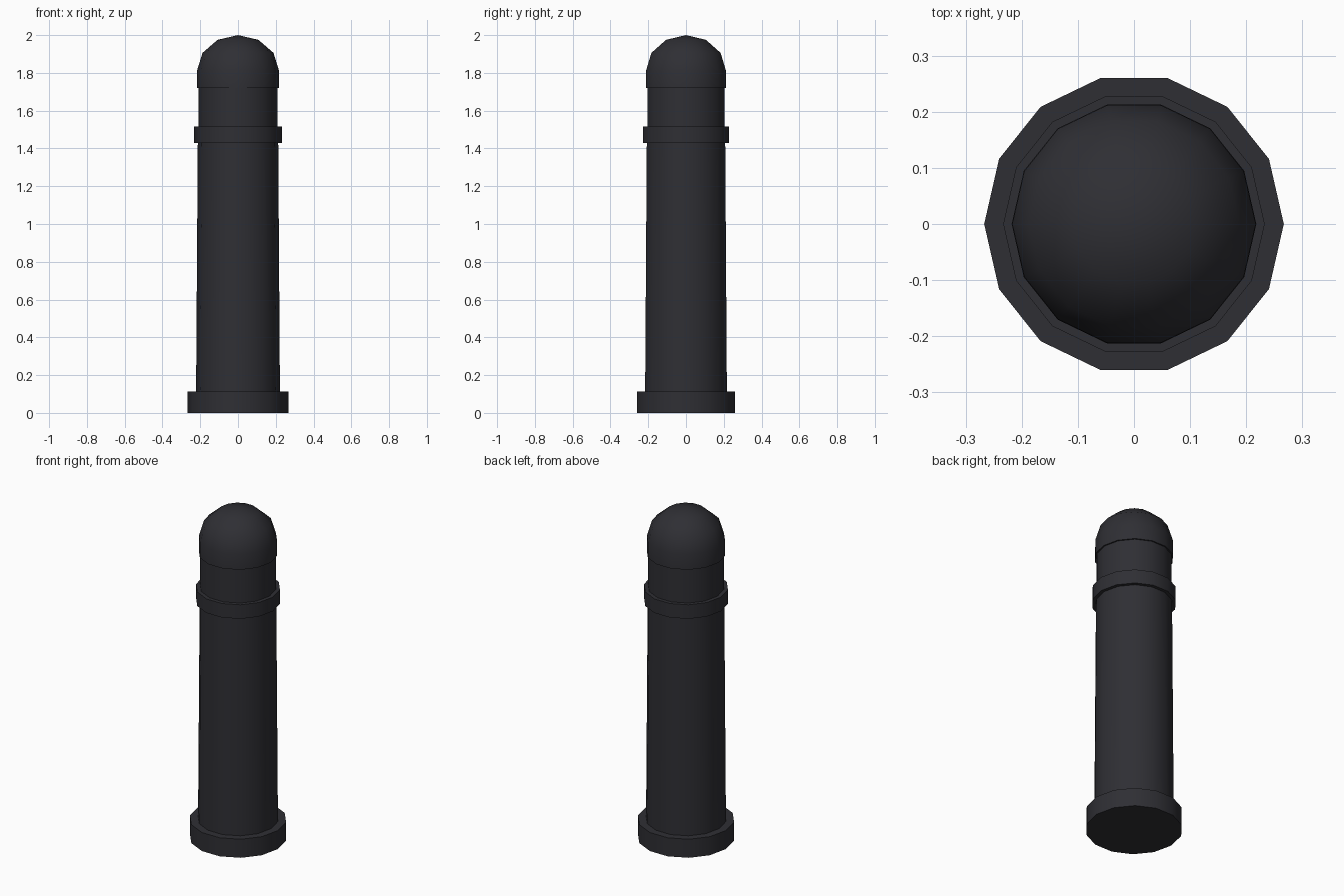
import bpy, bmesh, math

if "Cube" in bpy.data.objects:
    bpy.data.objects.remove(bpy.data.objects["Cube"])

SIDES = 14

mat = bpy.data.materials.new("dark_iron")
mat.diffuse_color = (0.028, 0.028, 0.034, 1.0)
mat.use_nodes = True
mat.node_tree.nodes["Principled BSDF"].inputs["Base Color"].default_value = mat.diffuse_color


def lathe(name, profile):
    """Closed 14-sided solid from (radius, z) points, bottom to top; radius 0 is a pole."""
    bm = bmesh.new()
    rings = []
    for r, z in profile:
        if r == 0:
            rings.append([bm.verts.new((0, 0, z))] * SIDES)
        else:
            rings.append([bm.verts.new((r * math.cos(a), r * math.sin(a), z))
                          for a in (2 * math.pi * i / SIDES for i in range(SIDES))])
    for lo, hi in zip(rings, rings[1:]):
        for i in range(SIDES):
            j = (i + 1) % SIDES
            quad = [lo[i], lo[j], hi[j], hi[i]]
            bm.faces.new(list(dict.fromkeys(quad)))
    bm.faces.new(rings[0][::-1])
    if profile[-1][0] > 0:
        bm.faces.new(rings[-1])
    bmesh.ops.recalc_face_normals(bm, faces=bm.faces)
    me = bpy.data.meshes.new(name)
    bm.to_mesh(me)
    bm.free()
    me.materials.append(mat)
    ob = bpy.data.objects.new(name, me)
    bpy.context.collection.objects.link(ob)
    bpy.ops.object.select_all(action='DESELECT')
    ob.select_set(True)
    bpy.context.view_layer.objects.active = ob
    bpy.ops.object.shade_smooth_by_angle(angle=math.radians(40))
    return ob


# Foot plate
lathe("base", [(0.267, 0), (0.267, 0.112)])

# Slightly tapered post and the neck above the collar
lathe("post", [(0.222, 0.112), (0.213, 1.43)])
lathe("neck", [(0.210, 1.515), (0.210, 1.72)])

# Raised collar
lathe("collar", [(0.233, 1.43), (0.233, 1.515)])

# Domed cap: short straight rim, then a rounded top in three steps
R, Z, H = 0.217, 1.812, 0.188
dome = [(R * math.cos(math.radians(a)), Z + H * math.sin(math.radians(a))) for a in (0, 30, 60)]
lathe("cap", [(0.218, 1.72)] + dome + [(0, Z + H)])
